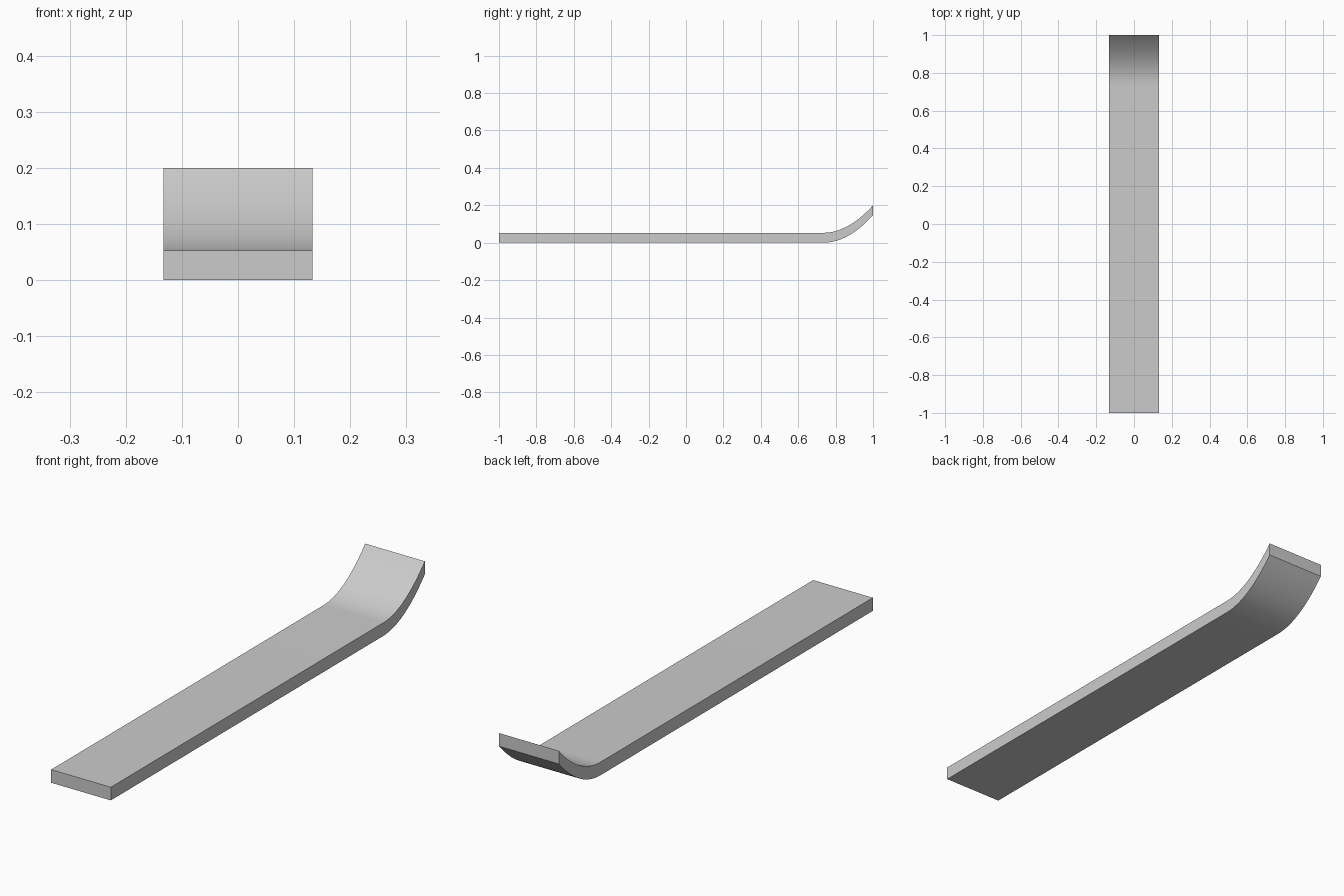
import bpy, bmesh

if "Cube" in bpy.data.objects:
    bpy.data.objects.remove(bpy.data.objects["Cube"])

HALF_W, THICK, BEND, RISE, STEPS = 0.133, 0.053, 0.733, 0.147, 24

# Side profile: flat runner with an upswept tip, constant vertical thickness
curve = [(BEND + (1 - BEND) * i / STEPS, RISE * (i / STEPS) ** 2) for i in range(STEPS + 1)]
bottom = [(-1.0, 0.0)] + curve
profile = bottom + [(y, z + THICK) for y, z in reversed(bottom)]

# Extrude the profile across the width
bm = bmesh.new()
face = bm.faces.new([bm.verts.new((-HALF_W, y, z)) for y, z in profile])
ext = bmesh.ops.extrude_face_region(bm, geom=[face])
moved = [v for v in ext["geom"] if isinstance(v, bmesh.types.BMVert)]
bmesh.ops.translate(bm, verts=moved, vec=(2 * HALF_W, 0, 0))
bmesh.ops.recalc_face_normals(bm, faces=bm.faces)
mesh = bpy.data.meshes.new("ski_board")
bm.to_mesh(mesh)
bm.free()

ski = bpy.data.objects.new("ski_board", mesh)
bpy.context.collection.objects.link(ski)
bpy.context.view_layer.objects.active = ski
ski.select_set(True)
bpy.ops.object.shade_smooth_by_angle()
